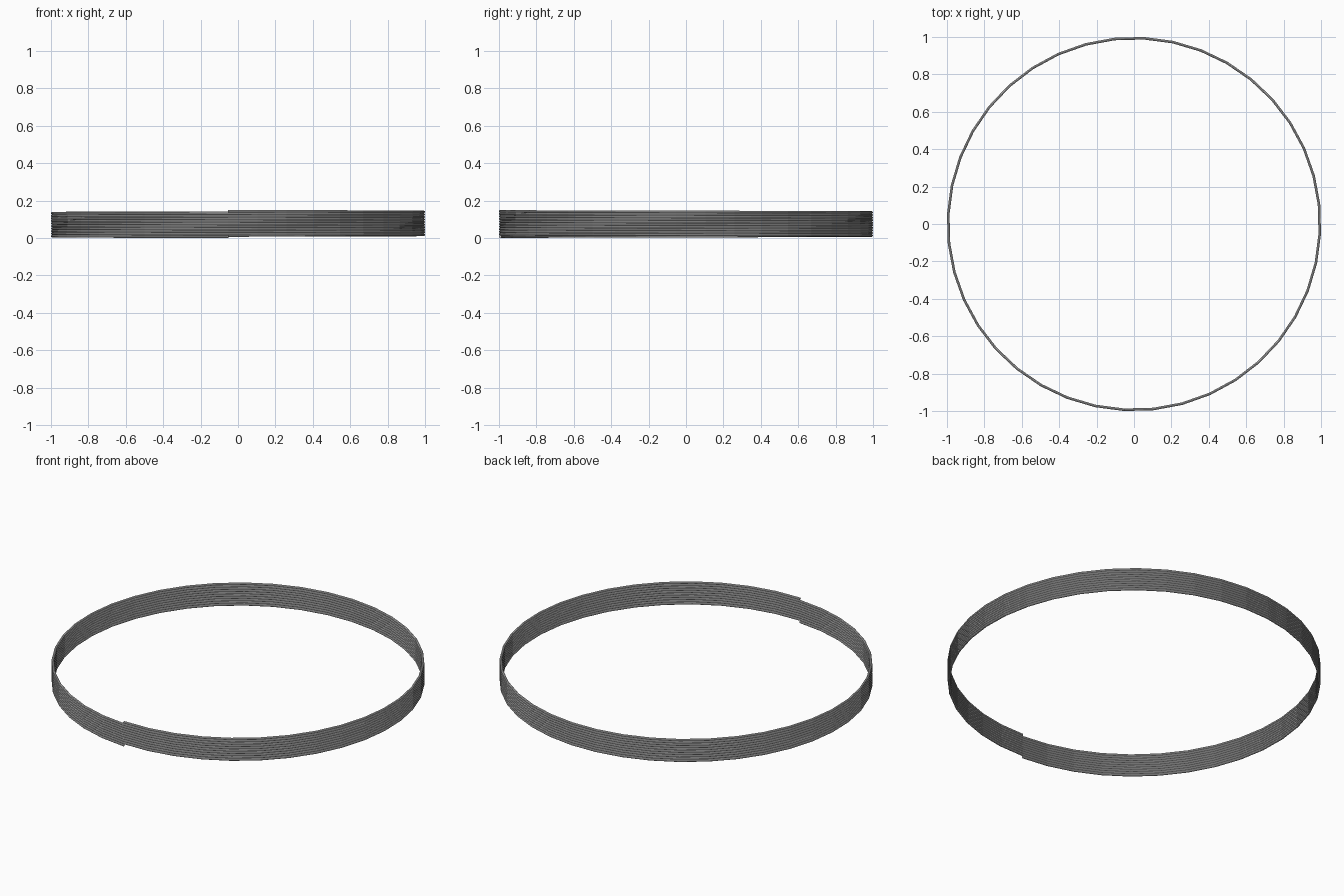
import bpy, bmesh
from math import sin, cos, pi, radians

if "Cube" in bpy.data.objects:
    bpy.data.objects.remove(bpy.data.objects["Cube"])

TURNS, STEPS, SIDES = 10, 40, 8
HEIGHT = 0.15
PITCH = HEIGHT / (TURNS + 1)      # neighbouring turns touch
WIRE = PITCH / 2
RADIUS = 1.0013 - WIRE
START = radians(-93)

# Coiled wire: round section swept clockwise up a helix
bm = bmesh.new()
rings = []
for i in range(TURNS * STEPS + 1):
    a = START - 2 * pi * i / STEPS
    z = WIRE + PITCH * i / STEPS
    ring = []
    for j in range(SIDES):
        b = 2 * pi * j / SIDES
        r = RADIUS + WIRE * cos(b)
        ring.append(bm.verts.new((r * cos(a), r * sin(a), z + WIRE * sin(b))))
    rings.append(ring)
for p, q in zip(rings, rings[1:]):
    for j in range(SIDES):
        k = (j + 1) % SIDES
        bm.faces.new((p[j], p[k], q[k], q[j]))

# Flat wire ends
bm.faces.new(rings[0])
bm.faces.new(rings[-1])
bmesh.ops.recalc_face_normals(bm, faces=bm.faces)

mesh = bpy.data.meshes.new("coil_wire")
bm.to_mesh(mesh)
bm.free()
coil = bpy.data.objects.new("coil_wire", mesh)
bpy.context.collection.objects.link(coil)
